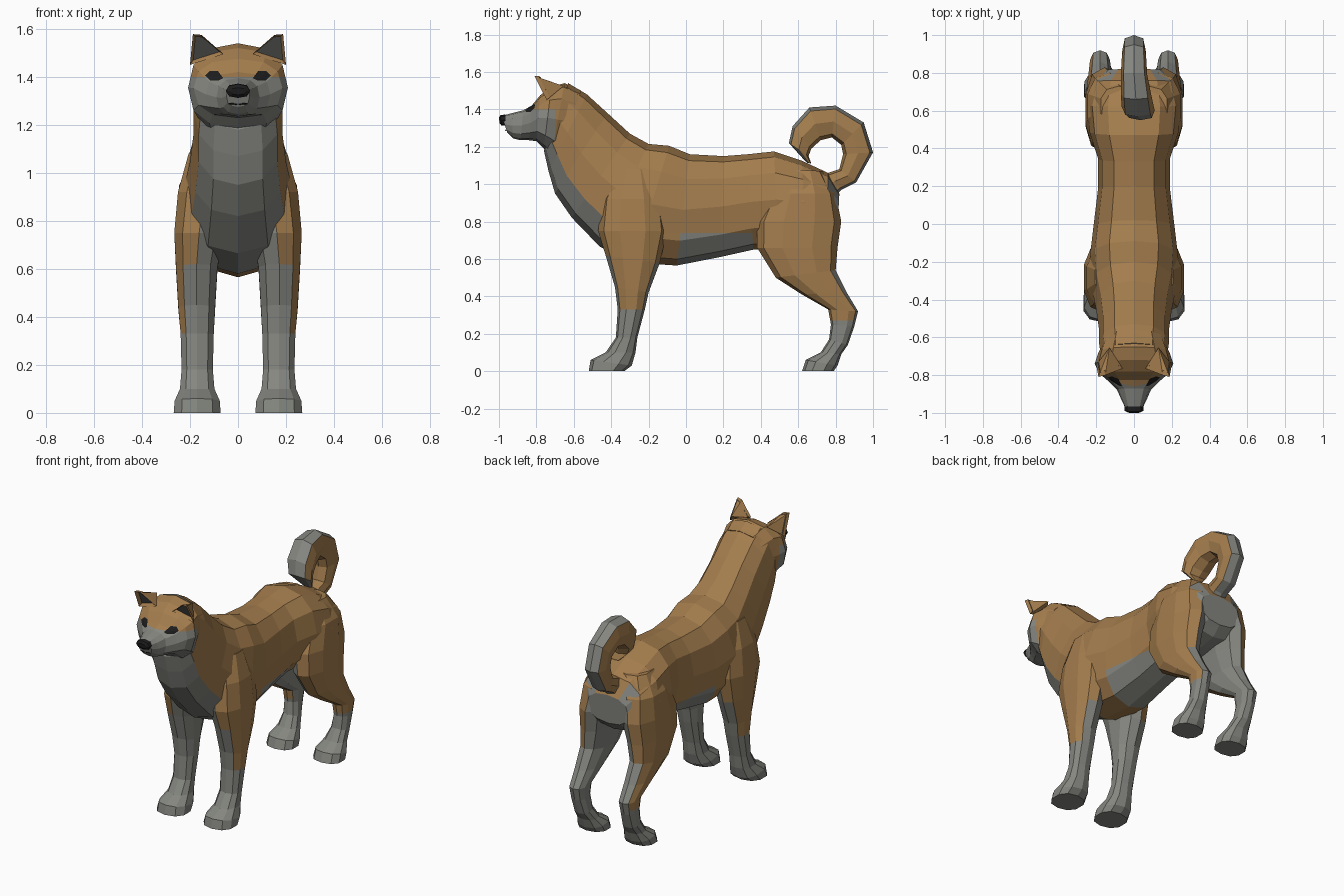
import bpy, bmesh, math
from mathutils import Vector
from mathutils.bvhtree import BVHTree

if "Cube" in bpy.data.objects:
    bpy.data.objects.remove(bpy.data.objects["Cube"])

def material(name, rgb):
    m = bpy.data.materials.new(name)
    m.diffuse_color = (*rgb, 1)
    m.use_nodes = True
    m.node_tree.nodes["Principled BSDF"].inputs["Base Color"].default_value = m.diffuse_color
    return m

MATS = [material("tan fur", (0.37, 0.205, 0.075)), material("grey fur", (0.235, 0.24, 0.215)),
        material("black", (0.012, 0.012, 0.012)), material("inner ear", (0.09, 0.09, 0.085))]
TAN, GREY, BLACK, INNER = range(4)

def finish(name, bm, rule, cuts=(), mirror=False):
    """Cut clean colour borders, colour faces by rule, make the object."""
    for co, no in cuts:
        bmesh.ops.bisect_plane(bm, geom=bm.verts[:] + bm.edges[:] + bm.faces[:],
                               plane_co=co, plane_no=no, dist=0.001)
    bmesh.ops.recalc_face_normals(bm, faces=bm.faces)
    bm.normal_update()
    for f in bm.faces:
        f.material_index = rule(f.calc_center_median(), f.normal)
    me = bpy.data.meshes.new(name)
    bm.to_mesh(me)
    bm.free()
    for m in MATS:
        me.materials.append(m)
    ob = bpy.data.objects.new(name, me)
    bpy.context.collection.objects.link(ob)
    if mirror:
        mod = ob.modifiers.new("mirror", 'MIRROR')
        mod.use_mirror_merge = False
    return ob

def loft(rings, sides, power=0.85):
    """Ring = (y, z) of one edge, (y, z) of the opposite edge, centre x, half width."""
    bm = bmesh.new()
    soft = lambda v: math.copysign(abs(v) ** power, v)
    loops = []
    for ay, az, by, bz, cx, w in rings:
        loop = []
        for i in range(sides):
            a = math.tau * i / sides
            t = soft(math.cos(a)) / 2
            loop.append(bm.verts.new((cx + w * soft(math.sin(a)),
                                      (ay + by) / 2 + t * (ay - by), (az + bz) / 2 + t * (az - bz))))
        loops.append(loop)
    for p, q in zip(loops, loops[1:]):
        for i in range(sides):
            j = (i + 1) % sides
            bm.faces.new((p[i], p[j], q[j], q[i]))
    bm.faces.new(loops[0])
    bm.faces.new(loops[-1])
    return bm

# Body: neck to rump, edges are back line and belly line
body = [(-.63, 1.54, -.76, 1.18, 0, .175), (-.53, 1.48, -.735, 1.07, 0, .185),
        (-.42, 1.38, -.70, .95, 0, .185), (-.30, 1.27, -.61, .82, 0, .20),
        (-.20, 1.215, -.46, .665, 0, .225), (-.09, 1.205, -.28, .58, 0, .235),
        (.02, 1.16, -.05, .565, 0, .215), (.20, 1.15, .18, .61, 0, .19),
        (.33, 1.16, .36, .65, 0, .19), (.47, 1.175, .50, .66, 0, .235),
        (.62, 1.125, .64, .68, 0, .25), (.76, 1.06, .75, .70, 0, .22),
        (.82, .95, .81, .76, 0, .15)]

def body_colour(c, n):
    if c.y < -.3 and n.dot(Vector((0, -.78, -.62))) > .5:
        return GREY
    if c.z < .74 and -.12 < c.y < .38:
        return GREY
    return GREY if c.y > .5 and (n.y > .75 and c.z < .97 or n.z < -.5) else TAN

finish("body", loft(body, 12), body_colour, [((0, 0, .74), (0, 0, 1))])

# Head and muzzle
head = [(-.56, 1.50, -.68, 1.17, 0, .16), (-.65, 1.54, -.72, 1.15, 0, .19),
        (-.72, 1.52, -.76, 1.19, 0, .208), (-.78, 1.475, -.80, 1.23, 0, .185),
        (-.825, 1.42, -.84, 1.235, 0, .135), (-.87, 1.395, -.885, 1.235, 0, .09),
        (-.93, 1.38, -.925, 1.245, 0, .068), (-.985, 1.365, -.955, 1.275, 0, .048)]
bm = loft(head, 12, .8)
face_tree = BVHTree.FromBMesh(bm)
finish("head", bm, lambda c, n: GREY if c.z < 1.40 and c.y < -.70 or c.y < -.86 else TAN,
       [((0, 0, 1.40), (0, 0, 1)), ((0, -.70, 0), (0, 1, 0))])

# Nose
finish("nose", loft([(-.965, 1.372, -.965, 1.315, 0, .05), (-.992, 1.37, -.985, 1.312, 0, .05),
                     (-1.0, 1.355, -.997, 1.325, 0, .032)], 8), lambda c, n: BLACK)

def face_plate(name, outline):
    """Thin plate laid on the front of the face."""
    bm = bmesh.new()
    verts = []
    for x, z in outline:
        hit = face_tree.ray_cast(Vector((x, -2, z)), Vector((0, 1, 0)))[0]
        verts.append(bm.verts.new((x, hit.y - .006, z)))
    mid = bm.verts.new(sum((v.co for v in verts), Vector()) / len(verts))
    mid.co.y -= .004
    for i, v in enumerate(verts):
        bm.faces.new((v, verts[(i + 1) % len(verts)], mid))
    finish(name, bm, lambda c, n: BLACK, mirror=True)

# Eyes and mouth line
face_plate("eye", [(.062, 1.395), (.08, 1.385), (.115, 1.385), (.137, 1.405),
                   (.118, 1.425), (.085, 1.425)])
face_plate("mouth", [(.002, 1.283), (.04, 1.286), (.04, 1.292), (.002, 1.289)])

# Ears: three-sided, with a sunken dark front
bm = bmesh.new()
pts = [(.06, -.765, 1.495), (.20, -.745, 1.45), (.13, -.655, 1.525),
       (.152, -.80, 1.575), (.188, -.81, 1.578)]
a, b, c, d, e = [bm.verts.new(p) for p in pts]
front = bm.faces.new((a, b, e, d))
for f in ((a, d, c), (d, e, c), (e, b, c), (a, c, b)):
    bm.faces.new(f)
bmesh.ops.recalc_face_normals(bm, faces=bm.faces)
bmesh.ops.inset_region(bm, faces=[front], thickness=.013, depth=-.02)
inner = front.calc_center_median()
finish("ear", bm, lambda c, n: INNER if (c - inner).length < .004 else
       (GREY if n.y < -.35 and c.y < -.745 else TAN), mirror=True)

# Front legs: edges are front and back
front_leg = [(-.52, 0, -.33, 0, .17, .102), (-.51, .06, -.29, .03, .17, .098),
             (-.43, .10, -.27, .10, .17, .075), (-.375, .18, -.26, .18, .17, .068),
             (-.365, .33, -.22, .33, .17, .072), (-.38, .45, -.20, .42, .172, .08),
             (-.43, .62, -.14, .58, .172, .09), (-.47, .75, -.10, .75, .162, .108),
             (-.45, .92, -.12, .92, .14, .115), (-.38, 1.08, -.18, 1.08, .11, .10)]
finish("front_leg", loft(front_leg, 10),
       lambda c, n: TAN if c.z > .33 and (n.x > .35 or c.z > .85) else GREY,
       [((0, 0, .33), (0, 0, 1))], True)

# Hind legs
hind_leg = [(.62, 0, .79, 0, .17, .098), (.64, .06, .81, .03, .17, .095),
            (.72, .10, .83, .09, .17, .07), (.765, .17, .865, .14, .175, .055),
            (.775, .25, .90, .24, .18, .05), (.76, .33, .92, .32, .18, .055),
            (.62, .41, .86, .42, .18, .065), (.48, .50, .80, .54, .18, .075),
            (.38, .66, .81, .66, .17, .09), (.38, .80, .83, .80, .155, .105),
            (.45, .95, .80, .95, .13, .12), (.52, 1.08, .73, 1.07, .08, .10)]

def hind_colour(c, n):
    if c.z < .27 or n.x < -.35 and c.z < .9:
        return GREY
    return GREY if c.z < .56 and n.y > .55 else TAN

finish("hind_leg", loft(hind_leg, 10), hind_colour, [((0, 0, .27), (0, 0, 1))], True)

# Curled tail: edges are outer and inner curve
tail = [(.79, .93, .70, 1.05, 0, .06), (.83, .97, .76, 1.06, 0, .06),
        (.91, 1.01, .82, 1.08, 0, .062), (1.0, 1.17, .84, 1.16, 0, .062),
        (.95, 1.33, .83, 1.21, 0, .064), (.80, 1.42, .78, 1.25, 0, .07),
        (.66, 1.41, .72, 1.235, .01, .08), (.57, 1.31, .67, 1.19, .02, .085),
        (.55, 1.22, .655, 1.15, .035, .075), (.645, 1.115, .67, 1.11, .05, .03)]
hub = Vector((0, .765, 1.17))

def tail_colour(c, n):
    out = c - hub
    out.x = 0
    return GREY if n.dot(out.normalized()) > .6 else TAN

finish("tail", loft(tail, 8, .7), tail_colour)
